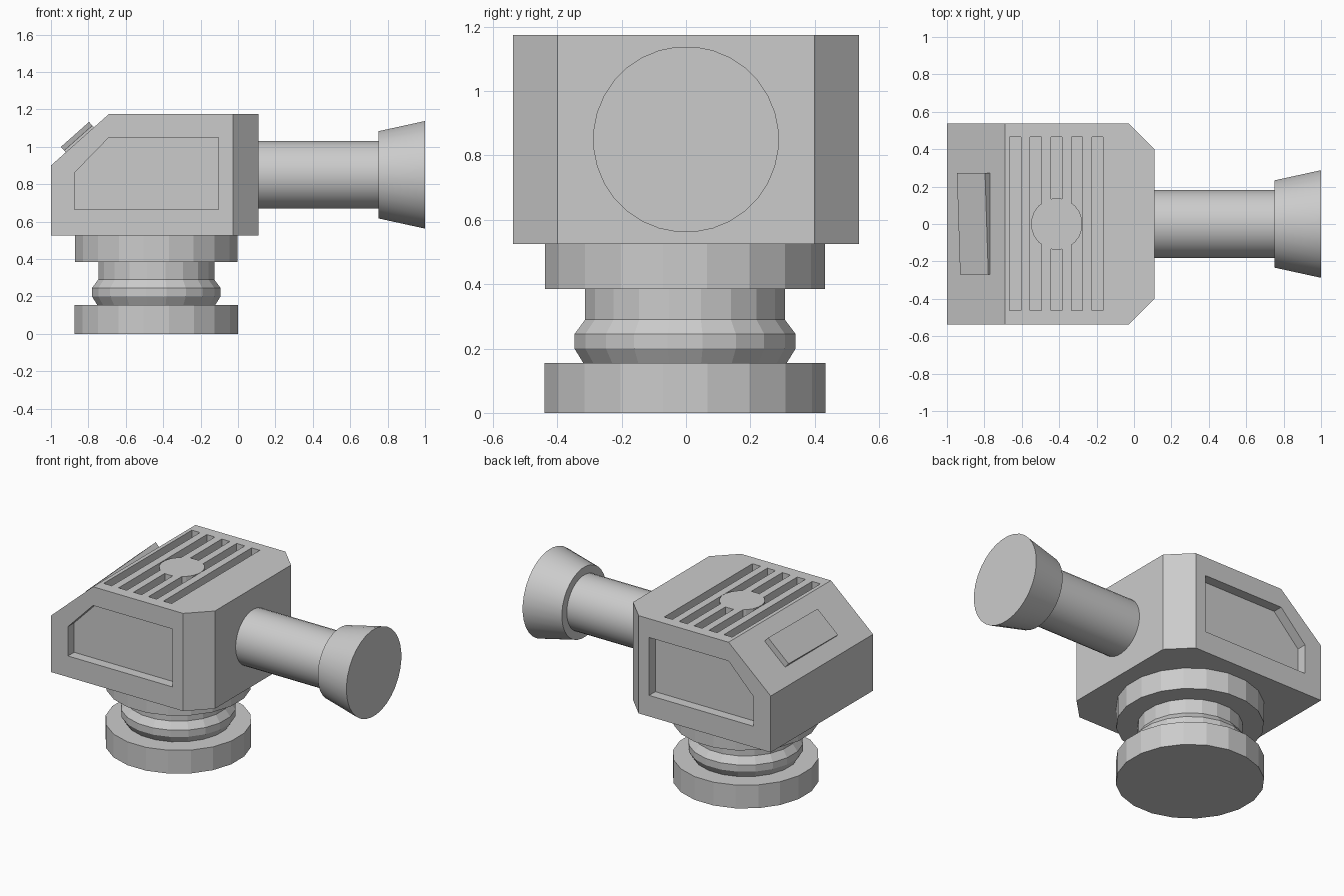
import bpy, bmesh
from math import cos, sin, pi, radians
from mathutils import Vector

if "Cube" in bpy.data.objects:
    bpy.data.objects.remove(bpy.data.objects["Cube"])


def make(name, bm):
    bmesh.ops.recalc_face_normals(bm, faces=bm.faces)
    mesh = bpy.data.meshes.new(name)
    bm.to_mesh(mesh)
    bm.free()
    ob = bpy.data.objects.new(name, mesh)
    bpy.context.collection.objects.link(ob)
    return ob


def activate(ob):
    bpy.ops.object.select_all(action='DESELECT')
    ob.select_set(True)
    bpy.context.view_layer.objects.active = ob


def extrude_y(bm, profile, y0, y1):
    face = bm.faces.new([bm.verts.new((x, y0, z)) for x, z in profile])
    new = bmesh.ops.extrude_face_region(bm, geom=[face])['geom']
    verts = [v for v in new if isinstance(v, bmesh.types.BMVert)]
    bmesh.ops.translate(bm, verts=verts, vec=(0, y1 - y0, 0))


def lathe(name, profile, sides, place):
    """Closed solid of revolution; profile is (radius, height) pairs."""
    bm = bmesh.new()
    rings = []
    for r, h in profile:
        angles = [2 * pi * (i + 0.5) / sides for i in range(sides)]
        rings.append([bm.verts.new(place(r * cos(a), r * sin(a), h)) for a in angles])
    for a, b in zip(rings, rings[1:]):
        for i in range(sides):
            j = (i + 1) % sides
            bm.faces.new((a[i], a[j], b[j], b[i]))
    bm.faces.new(rings[0])
    bm.faces.new(rings[-1])
    return make(name, bm)


def subtract(ob, cutter):
    mod = ob.modifiers.new("cut", 'BOOLEAN')
    mod.operation = 'DIFFERENCE'
    mod.solver = 'EXACT'
    mod.object = cutter
    activate(ob)
    bpy.ops.object.modifier_apply(modifier=mod.name)
    bpy.data.objects.remove(cutter)


# Housing: sloped rear, chamfered vertical corners at the barrel end
bm = bmesh.new()
extrude_y(bm, [(-1, 0.525), (0.11, 0.525), (0.11, 1.175), (-0.69, 1.175), (-1, 0.9)], -0.538, 0.538)
corners = [e for e in bm.edges if all(v.co.x > 0.1 for v in e.verts)
           and abs(e.verts[0].co.z - e.verts[1].co.z) > 0.5]
bmesh.ops.bevel(bm, geom=corners, offset=0.138, segments=1, affect='EDGES')
housing = make("housing", bm)

# Recessed side panels
bm = bmesh.new()
panel = [(-0.875, 0.665), (-0.105, 0.665), (-0.105, 1.05), (-0.69, 1.05), (-0.875, 0.86)]
for side in (-1, 1):
    extrude_y(bm, panel, side * 0.473, side * 0.7)
subtract(housing, make("panel_cutter", bm))

# Roof vents, interrupted by a flush round plate
bm = bmesh.new()
for i in range(5):
    x = -0.635 + i * 0.11
    extrude_y(bm, [(x - 0.03, 1.115), (x + 0.03, 1.115), (x + 0.03, 1.3), (x - 0.03, 1.3)], -0.462, 0.465)
slots = make("vent_cutter", bm)
subtract(slots, lathe("plate_cutter", [(0.138, 1.0), (0.138, 1.4)], 20,
                      lambda u, v, h: (u - 0.413, v, h)))
subtract(housing, slots)

# Tapered hatch on the rear slope, standing prouder at the +y end
bm = bmesh.new()
normal = Vector((-0.664, 0, 0.749))
rows = []
for y, lift in ((-0.27, 0.013), (0.274, 0.039)):
    row = []
    for t, up in ((0.255, -0.02), (0.74, -0.02), (0.74, lift), (0.255, lift)):
        row.append(bm.verts.new(Vector((-1 + 0.31 * t, y, 0.9 + 0.275 * t)) + normal * up))
    rows.append(row)
a, b = rows
for i in range(4):
    bm.faces.new((a[i], a[(i + 1) % 4], b[(i + 1) % 4], b[i]))
bm.faces.new(a)
bm.faces.new(b)
make("rear_hatch", bm)

# Barrel with flared muzzle
barrel = lathe("barrel", [(0.182, 0.09), (0.182, 0.75), (0.234, 0.75), (0.289, 1.0)], 32,
               lambda u, v, h: (h, u, 0.85 + v))
activate(barrel)
bpy.ops.object.shade_smooth_by_angle(angle=radians(30))

# Swivel mount: foot, bulged neck and upper collar
lathe("swivel_mount", [(0.442, 0), (0.442, 0.155), (0.32, 0.155), (0.348, 0.2), (0.348, 0.245),
                       (0.314, 0.29), (0.314, 0.385), (0.44, 0.385), (0.44, 0.53)], 20,
      lambda u, v, h: (u - 0.437, v - 0.003, h))
